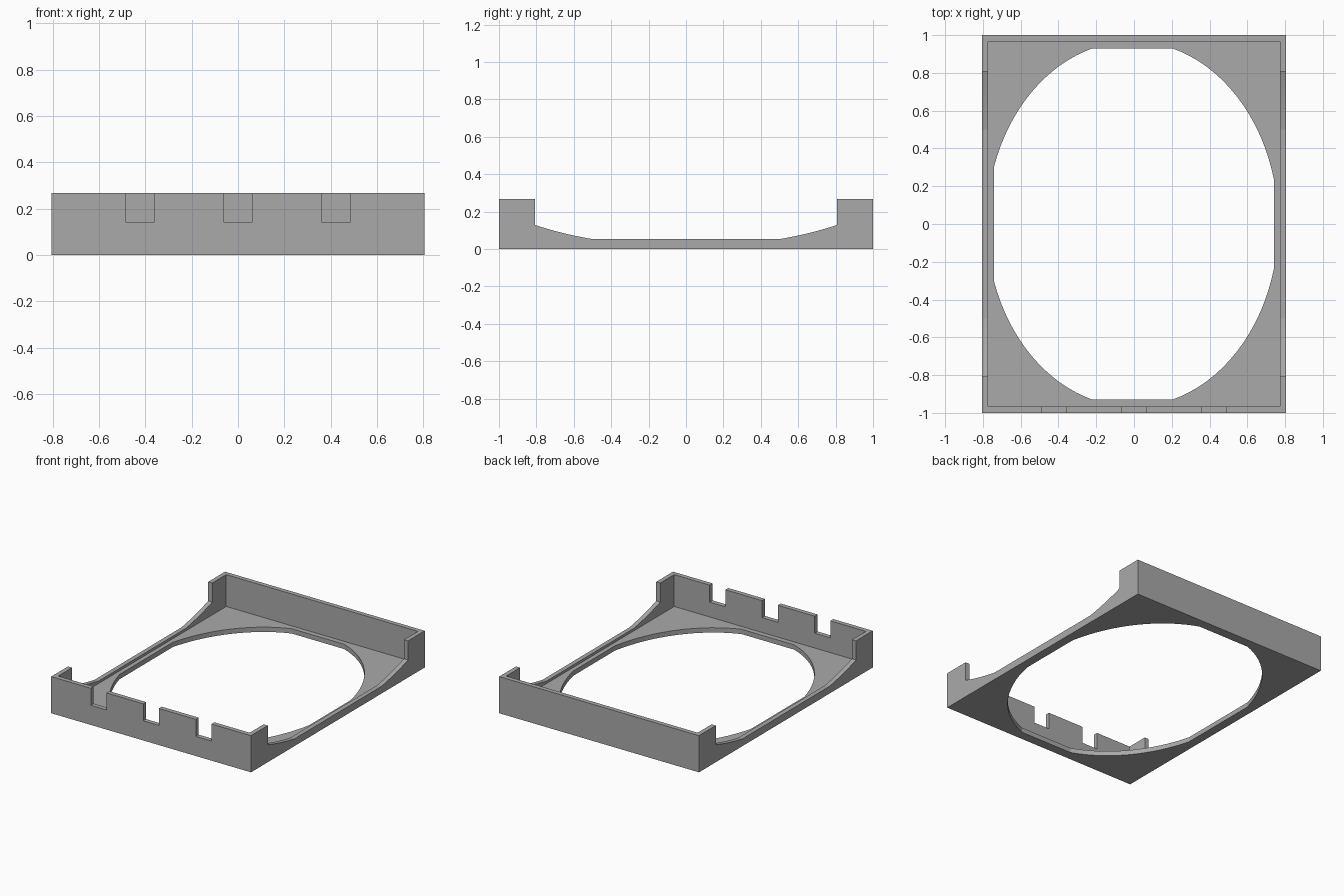
import bpy, bmesh, math
from mathutils import Vector

cube = bpy.data.objects.get("Cube")
if cube:
    bpy.data.objects.remove(cube, do_unlink=True)

HALF_X, HALF_Y, HEIGHT = 0.805, 1.0, 0.267
WALL, FLOOR = 0.033, 0.035

grey = bpy.data.materials.new("plain_grey")
grey.use_nodes = True
grey.diffuse_color = (0.4, 0.4, 0.4, 1)
grey.node_tree.nodes["Principled BSDF"].inputs["Base Color"].default_value = (0.4, 0.4, 0.4, 1)


def prism(name, outline, offset):
    """Extrude a closed outline of 3D points along an offset."""
    bm = bmesh.new()
    face = bm.faces.new([bm.verts.new(p) for p in outline])
    result = bmesh.ops.extrude_face_region(bm, geom=[face])
    verts = [v for v in result["geom"] if isinstance(v, bmesh.types.BMVert)]
    bmesh.ops.translate(bm, verts=verts, vec=Vector(offset))
    bmesh.ops.recalc_face_normals(bm, faces=bm.faces)
    mesh = bpy.data.meshes.new(name)
    bm.to_mesh(mesh)
    bm.free()
    mesh.materials.append(grey)
    obj = bpy.data.objects.new(name, mesh)
    bpy.context.collection.objects.link(obj)
    return obj


def box(name, x0, x1, y0, y1, z0, z1):
    return prism(name, [(x0, y0, z0), (x1, y0, z0), (x1, y1, z0), (x0, y1, z0)], (0, 0, z1 - z0))


def cut(target, cutter):
    """Subtract the cutter, then discard it."""
    mod = target.modifiers.new("cut", "BOOLEAN")
    mod.operation, mod.solver, mod.object = "DIFFERENCE", "EXACT", cutter
    bpy.context.view_layer.update()
    graph = bpy.context.evaluated_depsgraph_get()
    mesh = bpy.data.meshes.new_from_object(target.evaluated_get(graph))
    target.modifiers.clear()
    target.data = mesh
    bpy.data.objects.remove(cutter, do_unlink=True)


# Open tray
in_x, in_y = HALF_X - WALL, HALF_Y - WALL
tray = box("tray_frame", -HALF_X, HALF_X, -HALF_Y, HALF_Y, 0, HEIGHT)
cut(tray, box("cavity_cutter", -in_x, in_x, -in_y, in_y, FLOOR, 0.5))

# Oval floor opening with flattened ends and sides
shift = -0.008
t_end = math.acos(0.93 / in_y)
outline = []
for qx, qy in ((1, 1), (-1, 1), (-1, -1), (1, -1)):
    t_side = math.acos((0.74 - shift * qx) / in_x)
    arc = []
    for i in range(17):
        t = t_side + (math.pi / 2 - t_end - t_side) * i / 16
        arc.append((shift + qx * in_x * math.cos(t), qy * in_y * math.sin(t), -0.1))
    outline += arc if qx == qy else arc[::-1]
cut(tray, prism("opening_cutter", outline, (0, 0, 0.3)))

# Scooped side walls, rising in a curve to a step near each corner
curve = []
for i in range(13):
    f = i / 12
    curve.append((0.5 + 0.307 * f, 0.053 + 0.05 * f + 0.025 * f * f))
curve.append((0.807, 0.5))
scoop = [(-1, y, z) for y, z in curve] + [(-1, -y, z) for y, z in reversed(curve)]
cut(tray, prism("scoop_cutter", scoop, (2, 0, 0)))

# Three notches in the front wall
for x in (-0.423, 0, 0.423):
    cut(tray, box("notch_cutter", x - 0.063, x + 0.063, -1.1, -0.9, 0.143, 0.5))

tray.name = "tray_frame"
